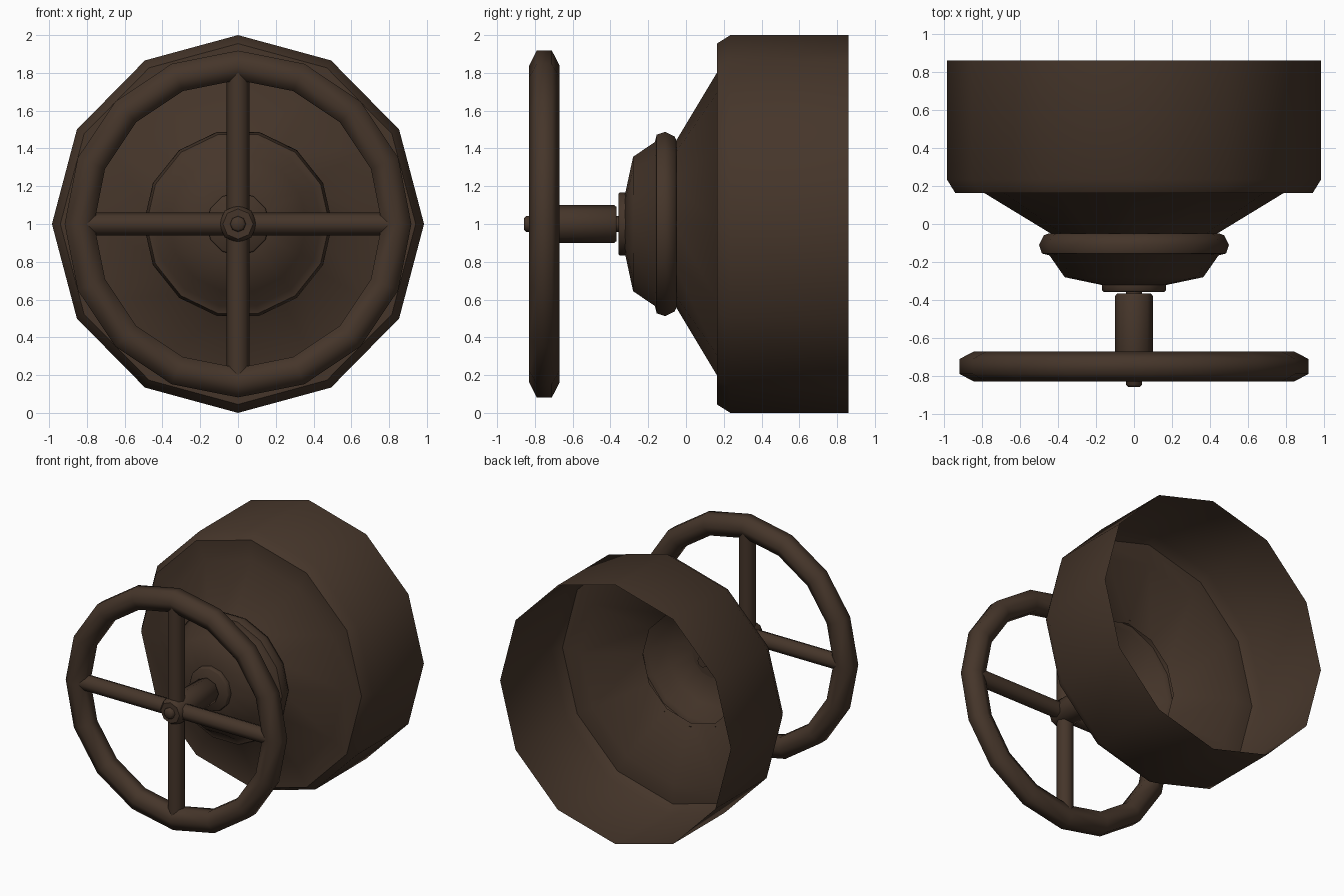
import bpy, bmesh, math

if "Cube" in bpy.data.objects:
    bpy.data.objects.remove(bpy.data.objects["Cube"])

brown = bpy.data.materials.new("dark_bronze")
brown.diffuse_color = (0.06, 0.036, 0.023, 1)
brown.use_nodes = True
brown.node_tree.nodes["Principled BSDF"].inputs["Base Color"].default_value = brown.diffuse_color
CZ = 1.0  # height of the common axis


def finish(bm, name, angle=50):
    bmesh.ops.recalc_face_normals(bm, faces=bm.faces)
    me = bpy.data.meshes.new(name)
    bm.to_mesh(me)
    bm.free()
    ob = bpy.data.objects.new(name, me)
    me.materials.append(brown)
    bpy.context.collection.objects.link(ob)
    bpy.ops.object.select_all(action='DESELECT')
    ob.select_set(True)
    bpy.context.view_layer.objects.active = ob
    bpy.ops.object.shade_smooth_by_angle(angle=math.radians(angle))
    return ob


def lathe(name, profile, n, sx=1.0, caps=(False, False), loop=False, angle=50):
    """Revolve (radius, y) points about the y axis; first vertex lies on +x."""
    bm = bmesh.new()
    rings = []
    for r, y in profile:
        rings.append([bm.verts.new((sx * r * math.cos(2 * math.pi * i / n), y,
                                    CZ + r * math.sin(2 * math.pi * i / n)))
                      for i in range(n)])
    pairs = list(zip(rings, rings[1:]))
    if loop:
        pairs.append((rings[-1], rings[0]))
    for a, b in pairs:
        for i in range(n):
            j = (i + 1) % n
            bm.faces.new((a[i], a[j], b[j], b[i]))
    if caps[0]:
        bm.faces.new(rings[0])
    if caps[1]:
        bm.faces.new(rings[-1])
    return finish(bm, name, angle)


# hollow drum with chamfered shoulder and cone, open at the back
lathe("drum", [(1.0, 0.86), (1.0, 0.235), (0.955, 0.163), (0.80, 0.163),
               (0.42, -0.065)], 12, sx=0.985)

# bell-shaped boss, open at the back
lathe("bell", [(0.45, -0.05), (0.475, -0.06), (0.50, -0.11), (0.485, -0.155),
               (0.445, -0.165), (0.365, -0.28), (0.165, -0.322)],
      14, caps=(False, True))

# washer, hub and spindle along the axis
lathe("washer", [(0.168, -0.315), (0.168, -0.35), (0.16, -0.357)], 12,
      caps=(True, True))
lathe("hub", [(0.09, -0.367), (0.1, -0.38), (0.1, -0.80), (0.08, -0.828)], 8,
      caps=(True, True))
lathe("spindle", [(0.042, -0.2), (0.042, -0.845), (0.03, -0.857)], 8,
      caps=(True, True))

# hand wheel rim with six-sided section
lathe("wheel_rim", [(0.84 + s * math.cos(math.radians(a)),
                     -0.75 + 0.08 * math.sin(math.radians(a)))
                    for a, s in ((30 + 60 * k - 0, 0.09) for k in range(6))],
      16, loop=True, angle=70)

# two crossing spokes
for name, horizontal in (("spoke_vertical", False), ("spoke_horizontal", True)):
    bm = bmesh.new()
    bmesh.ops.create_cone(bm, cap_ends=True, segments=8, radius1=0.06,
                          radius2=0.06, depth=1.68)
    for v in bm.verts:
        x, y, z = v.co
        v.co = (z, y - 0.75, CZ + x) if horizontal else (x, y - 0.75, CZ + z)
    finish(bm, name)
